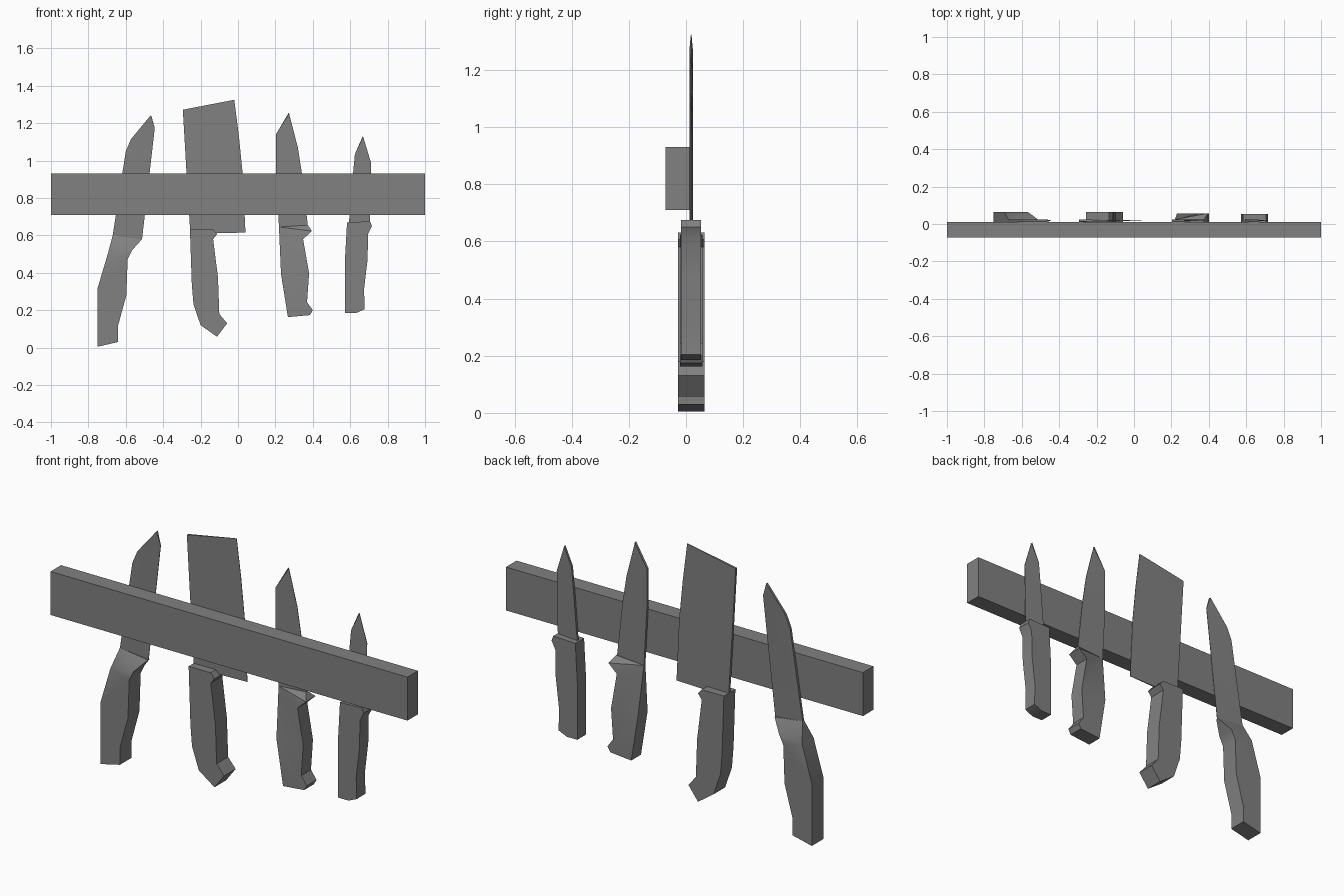
import bpy
import bmesh
import math

cube = bpy.data.objects.get("Cube")
if cube:
    bpy.data.objects.remove(cube, do_unlink=True)

grey = bpy.data.materials.new("plain grey")
grey.use_nodes = True
colour = (0.22, 0.22, 0.22, 1)
grey.diffuse_color = colour
grey.node_tree.nodes["Principled BSDF"].inputs["Base Color"].default_value = colour

MID_Y = 0.018   # plane that all knives share
SPINE, EDGE = 0.006, 0.001


def finish(name, bm):
    bmesh.ops.recalc_face_normals(bm, faces=bm.faces)
    mesh = bpy.data.meshes.new(name)
    bm.to_mesh(mesh)
    bm.free()
    obj = bpy.data.objects.new(name, mesh)
    bpy.context.collection.objects.link(obj)
    mesh.materials.append(grey)
    bpy.ops.object.select_all(action='DESELECT')
    obj.select_set(True)
    bpy.context.view_layer.objects.active = obj
    bpy.ops.object.shade_smooth_by_angle(angle=math.radians(30))


def slab(name, left, right, left_half, right_half, thin_top=()):
    """Solid between two outlines running top to bottom, with half-thicknesses
    per side; sides named in thin_top start at blade thickness."""
    bm = bmesh.new()

    def chain(points, half, side):
        out = []
        for i, (x, z) in enumerate(points):
            t = SPINE if i == 0 and side in thin_top else half
            out.append([bm.verts.new((x, MID_Y + s * t, z)) for s in (-1, 1)])
        return out

    a, b = chain(left, left_half, "left"), chain(right, right_half, "right")
    # zip the two outlines together into front and back triangles
    i = j = 0
    while i < len(a) - 1 or j < len(b) - 1:
        step_left = j == len(b) - 1 or (i < len(a) - 1 and left[i + 1][1] >= right[j + 1][1])
        nxt = a[i + 1] if step_left else b[j + 1]
        for k in (0, 1):
            bm.faces.new((a[i][k], b[j][k], nxt[k]))
        if step_left:
            i += 1
        else:
            j += 1
    # side walls and ends
    walls = list(zip(a, a[1:])) + list(zip(b, b[1:])) + [(a[0], b[0]), (a[-1], b[-1])]
    for p, q in walls:
        bm.faces.new((p[0], p[1], q[1], q[0]))
    finish(name, bm)


def knife(name, spine, edge, back, belly, half, thin_top=()):
    slab(name + "_blade", spine, edge, SPINE, EDGE)
    slab(name + "_handle", back, belly, half, half, thin_top)


# Wall bar
bm = bmesh.new()
bmesh.ops.create_cube(bm, size=1)
for v in bm.verts:
    v.co = (v.co.x * 2, v.co.y * 0.084 - 0.03, v.co.z * 0.22 + 0.82)
finish("wall_bar", bm)

# Long knife with a blended bolster
knife("long_knife",
      [(-.466, 1.243), (-.572, 1.115), (-.6, 1.05), (-.67, .6)],
      [(-.464, 1.24), (-.445, 1.175), (-.513, .58)],
      [(-.67, .6), (-.695, .505), (-.75, .32), (-.75, .005)],
      [(-.513, .58), (-.567, .52), (-.59, .473), (-.597, .28), (-.642, .115), (-.642, .03)],
      0.046, ("left", "right"))

# Cleaver
knife("cleaver",
      [(-.295, 1.272), (-.275, .93), (-.255, .61)],
      [(-.02, 1.325), (.005, 1.13), (.025, .93), (.04, .615)],
      [(-.257, .632), (-.247, .34), (-.238, .232), (-.2, .12), (-.112, .058)],
      [(-.133, .632), (-.112, .607), (-.133, .58), (-.107, .375), (-.1, .18), (-.058, .13)],
      0.046)

# Utility knife, bolster blended towards the spine
knife("utility_knife",
      [(.271, 1.255), (.203, 1.14), (.203, .93), (.219, .645)],
      [(.273, 1.252), (.32, 1.07), (.342, .93), (.373, .655)],
      [(.219, .645), (.23, .393), (.267, .163)],
      [(.374, .655), (.395, .623), (.348, .58), (.38, .398), (.369, .243), (.4, .2), (.385, .174)],
      0.039, ("left", "right"))

# Paring knife
knife("paring_knife",
      [(.667, 1.13), (.625, 1.035), (.615, .93), (.593, .67)],
      [(.669, 1.128), (.711, .99), (.705, .67)],
      [(.583, .67), (.572, .473), (.572, .185)],
      [(.706, .675), (.716, .65), (.695, .607), (.693, .473), (.674, .313), (.677, .205), (.631, .185)],
      0.035)
